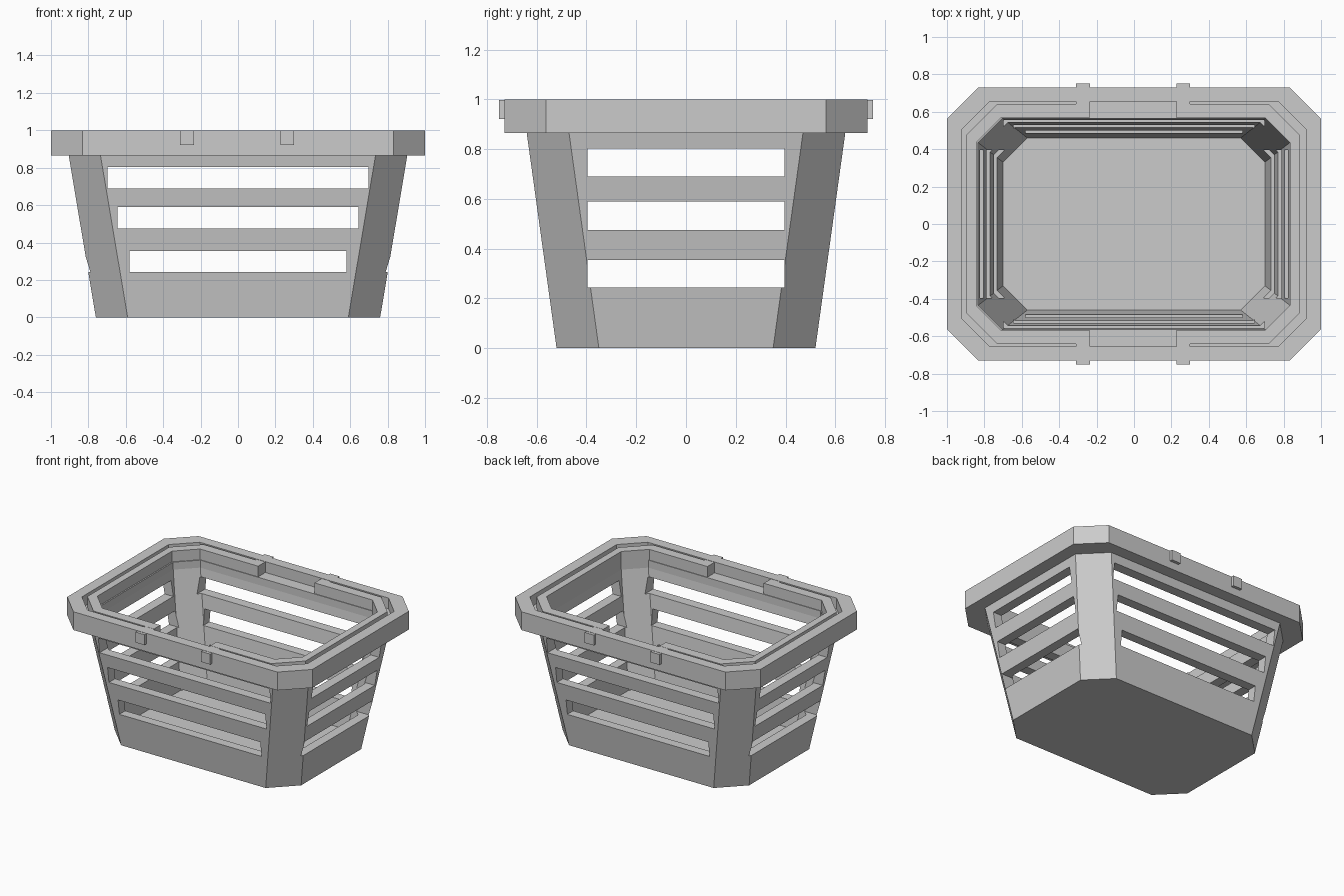
import bpy, bmesh
from mathutils import Matrix

cube = bpy.data.objects.get("Cube")
if cube:
    bpy.data.objects.remove(cube, do_unlink=True)

grey = bpy.data.materials.new("grey_plastic")
grey.use_nodes = True
colour = (0.6, 0.6, 0.6, 1)
grey.diffuse_color = colour
grey.node_tree.nodes["Principled BSDF"].inputs["Base Color"].default_value = colour


def finish(bm, name):
    bmesh.ops.recalc_face_normals(bm, faces=bm.faces)
    mesh = bpy.data.meshes.new(name)
    bm.to_mesh(mesh)
    bm.free()
    mesh.materials.append(grey)
    obj = bpy.data.objects.new(name, mesh)
    bpy.context.collection.objects.link(obj)
    return obj


def add_box(bm, lo, hi):
    size = [b - a for a, b in zip(lo, hi)]
    mid = [(a + b) / 2 for a, b in zip(lo, hi)]
    bmesh.ops.create_cube(bm, size=1, matrix=Matrix.Translation(mid) @ Matrix.Diagonal((*size, 1)))


def octagon(hx, hy, c):
    quarter = [(hx, hy - c), (hx - c, hy)]
    right_back = quarter
    left_back = [(-x, y) for x, y in reversed(quarter)]
    return right_back + left_back + [(-x, -y) for x, y in right_back + left_back]


# Basket shell: chamfered rings from the underside, over the rim, down to the floor
rings = [
    (0.76, 0.52, 0.17, 0),
    (0.905, 0.64, 0.17, 0.865),
    (1.0, 0.73, 0.168, 0.865),
    (1.0, 0.73, 0.168, 1.0),
    (0.92, 0.655, 0.15, 1.0),
    (0.92, 0.655, 0.15, 0.92),
    (0.833, 0.565, 0.13, 0.92),
    (0.833, 0.565, 0.13, 0.865),
    (0.7, 0.46, 0.13, 0.05),
]
bm = bmesh.new()
loops = [[bm.verts.new((x, y, z)) for x, y in octagon(hx, hy, c)] for hx, hy, c, z in rings]
for a, b in zip(loops, loops[1:]):
    for i in range(8):
        j = (i + 1) % 8
        bm.faces.new((a[i], a[j], b[j], b[i]))
bm.faces.new(loops[0])
bm.faces.new(loops[-1])
basket = finish(bm, "basket")

# Wall slots: three rows cut through the long walls, then the short walls
rows = [(0.243, 0.355, 0.58), (0.474, 0.59, 0.643), (0.69, 0.803, 0.698)]
long_bm, short_bm = bmesh.new(), bmesh.new()
for z0, z1, half in rows:
    add_box(long_bm, (-half, -1.2, z0), (half, 1.2, z1))
    add_box(short_bm, (-1.2, -0.395, z0), (1.2, 0.395, z1))
bpy.context.view_layer.objects.active = basket
for slot_bm, name in ((long_bm, "long_wall_slots"), (short_bm, "short_wall_slots")):
    cutter = finish(slot_bm, name)
    cutter.hide_render = True
    mod = basket.modifiers.new(name, "BOOLEAN")
    mod.operation, mod.solver, mod.object = "DIFFERENCE", "EXACT", cutter
    bpy.ops.object.modifier_apply(modifier=name)
    bpy.data.objects.remove(cutter, do_unlink=True)

# Folded handles: half loops resting on the rim ledge, with hinge pins through the rim
for side, name in ((1, "left_handle"), (-1, "right_handle")):
    bm = bmesh.new()

    def path(hx, hy, c):
        half = [(0.23, -hy), (hx - c, -hy), (hx, c - hy)]
        pts = half + [(x, -y) for x, y in reversed(half)]
        return [bm.verts.new((side * x - 0.005, y, 0.92)) for x, y in pts]

    outer, inner = path(0.89, 0.642, 0.165), path(0.838, 0.57, 0.135)
    faces = [bm.faces.new((outer[i], outer[i + 1], inner[i + 1], inner[i])) for i in range(5)]
    top = bmesh.ops.extrude_face_region(bm, geom=faces)["geom"]
    bmesh.ops.translate(bm, vec=(0, 0, 0.079), verts=[v for v in top if isinstance(v, bmesh.types.BMVert)])
    for end in (-1, 1):
        xs = sorted((side * 0.231 - 0.005, side * 0.305 - 0.005))
        ys = sorted((end * 0.6, end * 0.752))
        add_box(bm, (xs[0], ys[0], 0.921), (xs[1], ys[1], 0.998))
    finish(bm, name)
